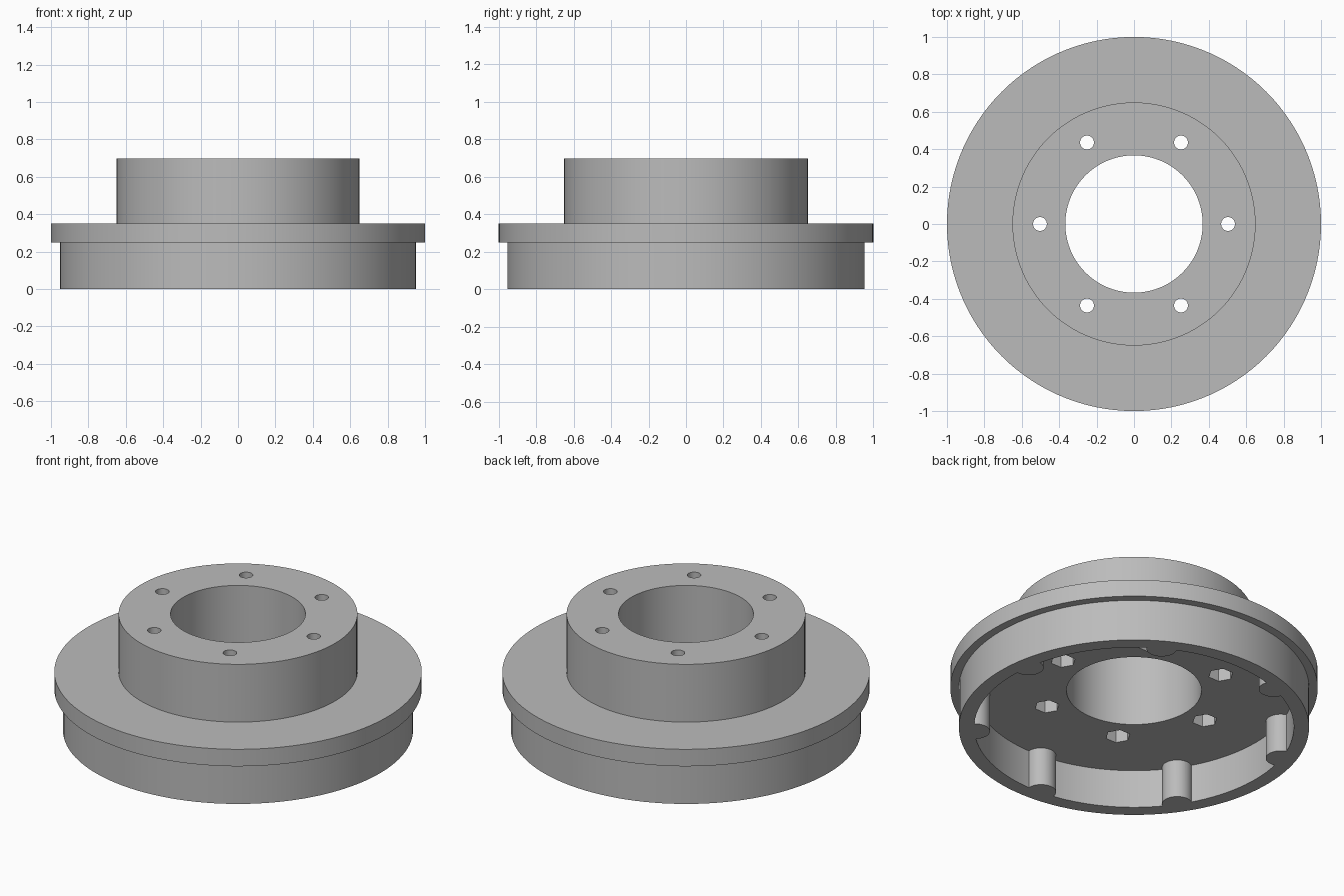
import bpy, bmesh, math
from mathutils import Matrix

cube = bpy.data.objects.get("Cube")
if cube:
    bpy.data.objects.remove(cube, do_unlink=True)

metal = bpy.data.materials.new("machined grey")
metal.use_nodes = True
grey = (0.5, 0.5, 0.5, 1)
metal.diffuse_color = grey
metal.node_tree.nodes["Principled BSDF"].inputs["Base Color"].default_value = grey


def add_object(name, bm):
    bmesh.ops.recalc_face_normals(bm, faces=bm.faces)
    mesh = bpy.data.meshes.new(name)
    bm.to_mesh(mesh)
    bm.free()
    mesh.materials.append(metal)
    obj = bpy.data.objects.new(name, mesh)
    bpy.context.collection.objects.link(obj)
    return obj


def lathe(name, profile, segments):
    """Spin a closed (radius, height) profile around z."""
    bm = bmesh.new()
    rings = []
    for i in range(segments):
        a = math.tau * i / segments
        rings.append([bm.verts.new((r * math.cos(a), r * math.sin(a), z)) for r, z in profile])
    n = len(profile)
    for i in range(segments):
        p, q = rings[i], rings[(i + 1) % segments]
        for j in range(n):
            k = (j + 1) % n
            bm.faces.new((p[j], q[j], q[k], p[k]))
    return add_object(name, bm)


def cylinder_ring(name, count, circle, start, radius, sides, z0, z1):
    """Equal upright prisms spaced around a circle."""
    bm = bmesh.new()
    for i in range(count):
        a = start + math.tau * i / count
        place = Matrix.Translation((circle * math.cos(a), circle * math.sin(a), (z0 + z1) / 2))
        # bmesh cones start on +y, so turn the first corner onto +x
        bmesh.ops.create_cone(bm, cap_ends=True, segments=sides, radius1=radius, radius2=radius,
                              depth=z1 - z0, matrix=place @ Matrix.Rotation(math.pi / 2, 4, "Z"))
    return add_object(name, bm)


def combine(target, tool, operation):
    mod = target.modifiers.new(tool.name, "BOOLEAN")
    mod.operation, mod.solver, mod.object = operation, "EXACT", tool
    bpy.context.view_layer.objects.active = target
    bpy.ops.object.modifier_apply(modifier=mod.name)
    bpy.data.objects.remove(tool, do_unlink=True)


# Skirt, flange and hub turned as one piece with a recess underneath
FLOOR, TOP = 0.23, 0.697
hub = lathe("flanged_hub", [(0.367, FLOOR), (0.87, FLOOR), (0.87, 0), (0.953, 0), (0.953, 0.248),
                            (1, 0.248), (1, 0.35), (0.65, 0.35), (0.65, TOP), (0.367, TOP)], 120)

# Seven round ribs on the inside of the skirt
combine(hub, cylinder_ring("skirt_ribs", 7, 0.867, math.radians(60), 0.082, 40, 0, 0.29), "UNION")

# Six bolt holes with hexagonal nut pockets opening below
combine(hub, cylinder_ring("bolt_holes", 6, 0.503, 0, 0.037, 32, 0.1, 0.8), "DIFFERENCE")
combine(hub, cylinder_ring("nut_pockets", 6, 0.503, 0, 0.069, 6, 0.1, 0.45), "DIFFERENCE")

bpy.ops.object.select_all(action="DESELECT")
hub.select_set(True)
bpy.context.view_layer.objects.active = hub
bpy.ops.object.shade_smooth_by_angle(angle=math.radians(30))
